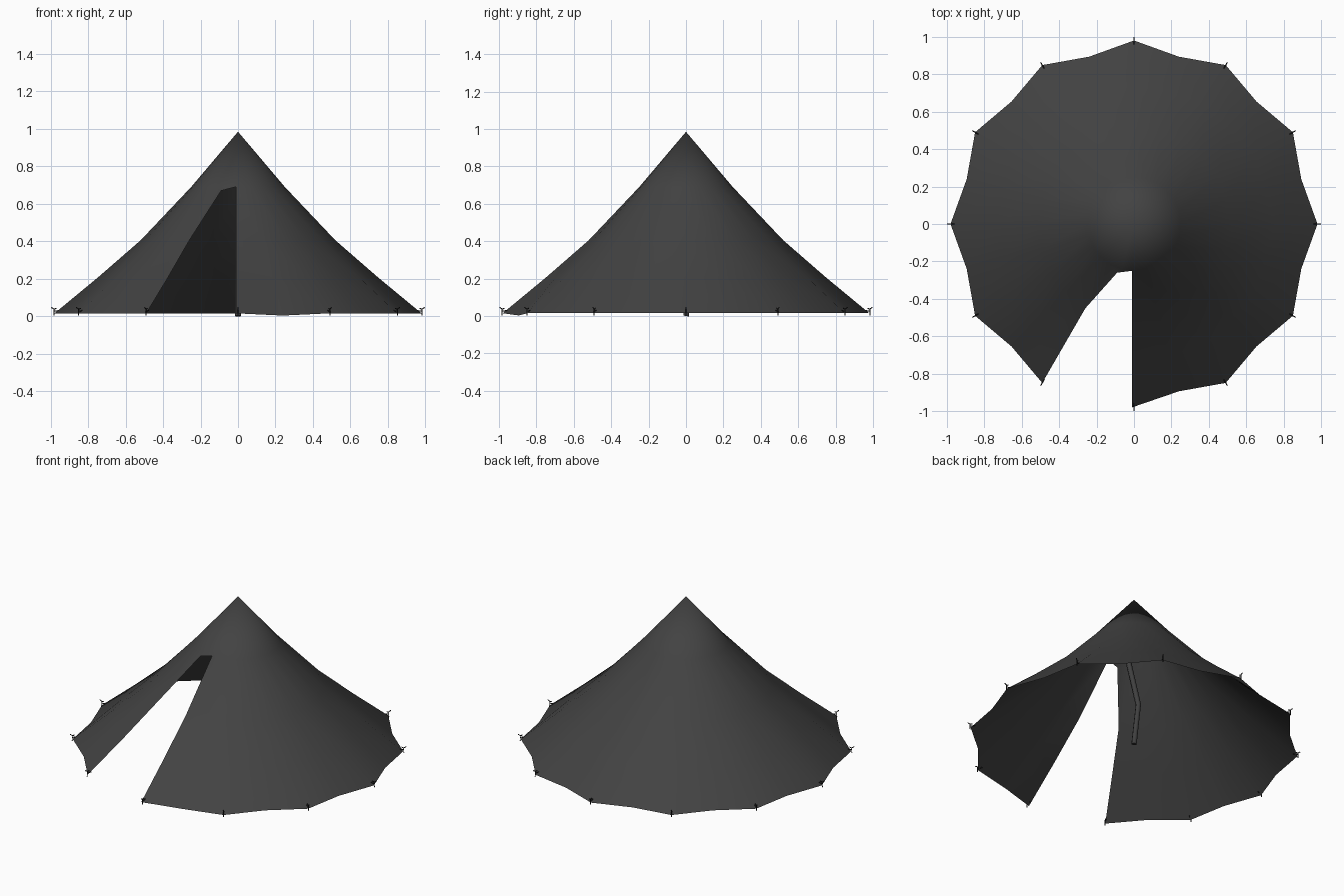
import bpy
import bmesh
from math import cos, sin, radians

cube = bpy.data.objects.get("Cube")
if cube:
    bpy.data.objects.remove(cube, do_unlink=True)


def material(name, rgb):
    mat = bpy.data.materials.new(name)
    mat.use_nodes = True
    mat.diffuse_color = (*rgb, 1)
    mat.node_tree.nodes["Principled BSDF"].inputs["Base Color"].default_value = (*rgb, 1)
    return mat


canvas_mat = material("charcoal canvas", (0.055, 0.055, 0.055))
pole_mat = material("dark grey pole", (0.05, 0.05, 0.05))
peg_mat = material("black metal", (0.012, 0.012, 0.012))


def add_object(name, data, mat):
    obj = bpy.data.objects.new(name, data)
    bpy.context.collection.objects.link(obj)
    if not data.materials:
        data.materials.append(mat)
    return obj


def tube_data(name, paths, radius):
    """Curve of straight-segment tubes, one per path."""
    curve = bpy.data.curves.new(name, "CURVE")
    curve.dimensions = "3D"
    curve.bevel_depth = radius
    curve.bevel_resolution = 1
    curve.use_fill_caps = True
    for path in paths:
        spline = curve.splines.new("POLY")
        spline.points.add(len(path) - 1)
        for point, co in zip(spline.points, path):
            point.co = (*co, 1)
    return curve


# Canvas: sagging cone, pulled in between the twelve pegs
# Each ring: radius at a peg seam, height, radius factor between seams
RINGS = [(0.25, 0.69, 1.0), (0.52, 0.405, 0.985), (0.75, 0.205, 0.965), (0.98, 0.015, 0.944)]
COLUMNS = 24
DOOR_START = 22
FLAP = -0.012

bm = bmesh.new()
apex = bm.verts.new((0, 0, 0.985))
grid = []
for r, z, pull in RINGS:
    row = []
    for i in range(COLUMNS):
        a = radians(-90 + 15 * i)
        rad = r * pull if i % 2 else r
        x = FLAP if i == 0 else rad * cos(a)
        row.append(bm.verts.new((x, rad * sin(a), z)))
    grid.append(row)
grid[-1][1].co.z = 0.003  # hem sags beside the door

for i in range(COLUMNS):
    bm.faces.new((apex, grid[0][i], grid[0][(i + 1) % COLUMNS]))
for upper, lower in zip(grid, grid[1:]):
    for i in range(DOOR_START):
        bm.faces.new((upper[i], lower[i], lower[i + 1], upper[i + 1]))

# Arched top of the door opening
arch = bm.verts.new((-0.09, -0.26, 0.67))
top = grid[0]
bm.faces.new((top[22], grid[1][22], arch))
bm.faces.new((top[22], arch, top[23]))
bm.faces.new((top[23], arch, top[0]))

# Remove the unused hem points under the door
bmesh.ops.delete(bm, geom=[v for v in bm.verts if not v.link_faces], context="VERTS")
mesh = bpy.data.meshes.new("tent_canvas")
bm.to_mesh(mesh)
bm.free()
canvas = add_object("tent_canvas", mesh, canvas_mat)
bpy.context.view_layer.objects.active = canvas
canvas.select_set(True)
bpy.ops.object.shade_smooth_by_angle(angle=radians(60))
canvas.select_set(False)

# Bent centre pole
pole = tube_data("centre_pole", [[(0, 0, 0), (0, 0.04, 0.25), (0, -0.045, 0.56), (0, 0, 0.95)]], 0.017)
add_object("centre_pole", pole, pole_mat)

# Hooked pegs with a short loop, one at each seam
peg = tube_data("peg", [
    [(0.983, 0, 0.004), (0.983, 0, 0.038), (0.997, 0, 0.046)],
    [(0.983, 0, 0.036), (0.97, 0, 0.042)],
    [(0.955, 0, 0.03), (0.983, 0, 0.026)],
], 0.003)
for k in range(12):
    add_object(f"peg_{k + 1}", peg, peg_mat).rotation_euler.z = radians(30 * k)
